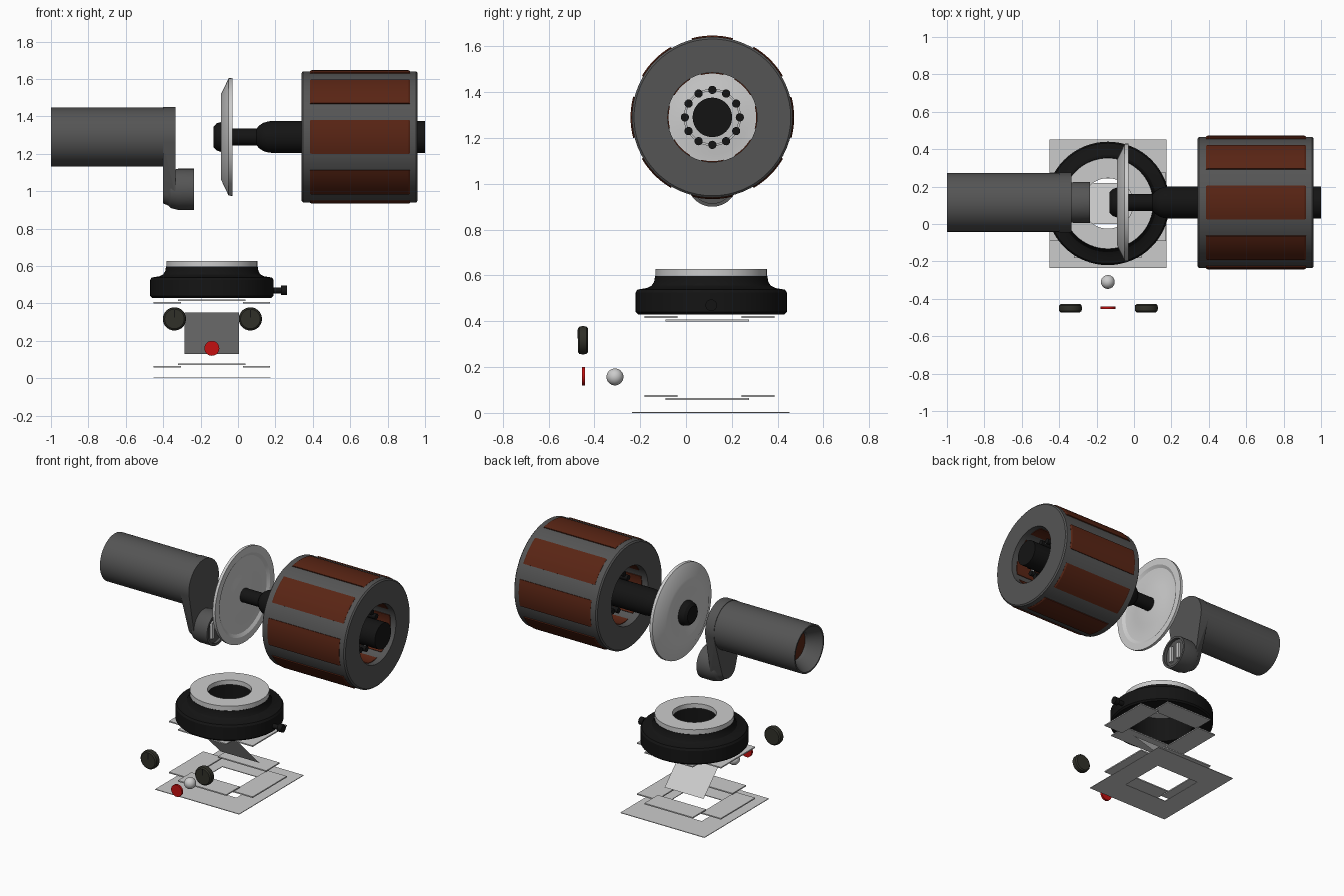
import bpy, bmesh
from math import sin, cos, pi, radians

if "Cube" in bpy.data.objects:
    bpy.data.objects.remove(bpy.data.objects["Cube"])

CY, CZ = 0.115, 1.29       # shared axis of the upper assembly
BX, BY = -0.14, 0.11       # centre of the base stack


def mat(name, r, g, b):
    m = bpy.data.materials.new(name)
    m.diffuse_color = (r, g, b, 1)
    m.use_nodes = True
    m.node_tree.nodes["Principled BSDF"].inputs["Base Color"].default_value = m.diffuse_color
    return m


BLACK = mat("black", .007, .007, .007)
DARK = mat("dark_grey", .09, .09, .09)
BROWN = mat("brown", .1, .018, .007)
RED = mat("red", .55, .005, .005)
OLIVE = mat("olive", .03, .03, .022)


def finish(name, bm, material=None, smooth=True):
    bmesh.ops.remove_doubles(bm, verts=bm.verts, dist=1e-5)
    bmesh.ops.recalc_face_normals(bm, faces=bm.faces)
    me = bpy.data.meshes.new(name)
    bm.to_mesh(me)
    bm.free()
    ob = bpy.data.objects.new(name, me)
    bpy.context.collection.objects.link(ob)
    if material:
        me.materials.append(material)
    if smooth:
        bpy.ops.object.select_all(action='DESELECT')
        ob.select_set(True)
        bpy.context.view_layer.objects.active = ob
        bpy.ops.object.shade_smooth_by_angle(angle=radians(30))
    return ob


def place(axis, c, r, h, a):
    u, v = r * cos(a), r * sin(a)
    off = {'x': (h, u, v), 'y': (u, h, v), 'z': (u, v, h)}[axis]
    return [p + q for p, q in zip(c, off)]


def lathe(name, prof, axis, c, material=None, closed=False, seg=64, arc=None):
    """Revolve (radius, height) points; arc=(start, end) makes a capped sector."""
    bm = bmesh.new()
    a0, a1 = arc or (0, 2 * pi)
    rings = [[bm.verts.new(place(axis, c, r, h, a0 + (a1 - a0) * i / seg)) for r, h in prof]
             for i in range(seg + 1)]
    n = len(prof)
    for A, B in zip(rings, rings[1:]):
        for j in range(n if closed else n - 1):
            k = (j + 1) % n
            bm.faces.new((A[j], A[k], B[k], B[j]))
    if arc:
        bm.faces.new(rings[0])
        bm.faces.new(rings[-1])
    return finish(name, bm, material)


def rod(name, r, h0, h1, axis, c, material=None, seg=32):
    return lathe(name, [(0, h0), (r, h0), (r, h1), (0, h1)], axis, c, material, seg=seg)


def box(name, lo, hi, material=None):
    bm = bmesh.new()
    bmesh.ops.create_cube(bm, size=1)
    for v in bm.verts:
        v.co = [l + (h - l) * (q + .5) for l, h, q in zip(lo, hi, v.co)]
    return finish(name, bm, material, False)


AX = (0, CY, CZ)

# Drum with eight coloured blocks let into its wall
lathe("drum", [(.195, .34), (.342, .34), (.351, .348), (.351, .952), (.342, .96), (.195, .96)],
      'x', AX, DARK, True)
for i in range(8):
    a = i * pi / 4
    lathe(f"drum_panel_{i}", [(.191, .385), (.352, .385), (.357, .393), (.357, .912),
                              (.352, .92), (.191, .92)],
          'x', AX, BROWN, True, 8, (a - .255, a + .255))

# Shaft and the pins around it
lathe("shaft", [(0, -.13), (.055, -.13), (.072, -.115), (.08, -.09), (.08, -.06), (.045, -.05),
                (.045, .1), (.06, .112), (.075, .135), (.083, .16), (.086, .19), (.086, 1), (0, 1)],
      'x', AX, BLACK, seg=48)
for i in range(12):
    a = i * pi / 6
    rod(f"bearing_pin_{i}", .018, .42, .88, 'x',
        (0, CY + .12 * cos(a), CZ + .12 * sin(a)), BLACK, 16)
for i, x in enumerate((.45, .85)):
    lathe(f"bearing_ring_{i}", [(.115, x - .008), (.125, x - .008), (.125, x + .008), (.115, x + .008)],
          'x', AX, None, True)

# Dished disc
lathe("disc", [(0, -.078), (.12, -.078), (.16, -.09), (.23, -.09), (.314, -.05), (.315, -.03),
               (.27, -.03), (.25, -.042), (.16, -.042), (.13, -.034), (0, -.034)], 'x', AX)

# Motor tube, open at its left end
lathe("tube", [(0, -.4), (.157, -.4), (.157, -1), (.147, -1), (.1, -.92), (.1, -.88), (0, -.88)],
      'x', AX, DARK)
rod("tube_lens", .098, -.9, -.885, 'x', AX, BROWN)

# Tapered arm plate joining tube and lower boss
bm = bmesh.new()
for x, rt, rb in ((-.4, .16, .075), (-.335, .16, .105)):
    for i in range(64):
        a = i * pi / 32
        bm.verts.new((x, CY + rt * cos(a), CZ + rt * sin(a)))
        bm.verts.new((x, CY + rb * cos(a), 1.01 + rb * sin(a)))
res = bmesh.ops.convex_hull(bm, input=bm.verts)
bmesh.ops.delete(bm, geom=[v for v in bm.verts if not v.link_faces], context='VERTS')
finish("arm_plate", bm, DARK)
BOSS = (0, CY, 1.01)
lathe("arm_boss", [(0, -.385), (.075, -.385), (.1, -.36), (.11, -.32), (.11, -.235), (.095, -.235),
                   (.095, -.255), (0, -.255)], 'x', BOSS, DARK)
for s in (-1, 1):
    y = CY + s * .035
    box(f"boss_contact_{s}", (-.26, y - .012, .955), (-.238, y + .012, 1.065))

# Base ring, collar and locking screw
BC = (BX, BY, 0)
lathe("base_ring", [(.2, .43), (.32, .43), (.33, .44), (.33, .525), (.322, .538), (.28, .545),
                    (.26, .555), (.249, .573), (.245, .597), (.2, .597)], 'z', BC, BLACK, True)
lathe("base_collar", [(.135, .597), (.243, .597), (.243, .628), (.135, .628)], 'z', BC, None, True)
rod("screw_stem", .016, .18, .24, 'x', (0, BY, .47), BLACK)
rod("screw_head", .025, .23, .262, 'x', (0, BY, .47), BLACK)

# Two layers of overlapping thin strips
for n, z in (("lower", .056), ("upper", .4)):
    for s in (-1, 1):
        x, y = BX + s * .239, BY - .008 + s * .212
        box(f"{n}_side_strip_{s}", (x - .073, -.09, z), (x + .073, .275, z + .008))
        box(f"{n}_cross_strip_{s}", (BX - .18, y - .072, z + .014), (BX + .18, y + .072, z + .022))

# Flat square frame on the ground
bm = bmesh.new()
loops = []
for hx, hy in ((.313, .343), (.165, .16)):
    for z in (0, .004):
        loops.append([bm.verts.new((BX + sx * hx, BY - .002 + sy * hy, z))
                      for sx, sy in ((-1, -1), (1, -1), (1, 1), (-1, 1))])
ob, ot, ib, it = loops
for A, B in ((ob, ot), (ot, it), (it, ib), (ib, ob)):
    for i in range(4):
        j = (i + 1) % 4
        bm.faces.new((A[i], A[j], B[j], B[i]))
finish("ground_frame", bm, None, False)

# Tilted mirror sheet
bm = bmesh.new()
bm.faces.new([bm.verts.new(p) for p in ((-.285, 0, .35), (.005, 0, .35), (.005, .22, .13), (-.285, .22, .13))])
finish("mirror", bm, None, False)

# Two knobs, red button and ball at the front
for i, x in enumerate((-.34, .066)):
    c = (x, -.45, .317)
    lathe(f"knob_{i}", [(0, -.022), (.052, -.022), (.06, -.015), (.062, 0), (.06, .015),
                        (.052, .022), (0, .022)], 'y', c, OLIVE, seg=40)
    box(f"knob_mark_{i}", (x - .003, -.4735, .325), (x + .003, -.471, .365), BLACK)
rod("red_button", .04, -.007, .007, 'y', (BX, -.448, .16), RED)
bm = bmesh.new()
bmesh.ops.create_uvsphere(bm, u_segments=32, v_segments=16, radius=.037)
bmesh.ops.translate(bm, verts=bm.verts, vec=(BX, -.31, .157))
finish("ball", bm)
